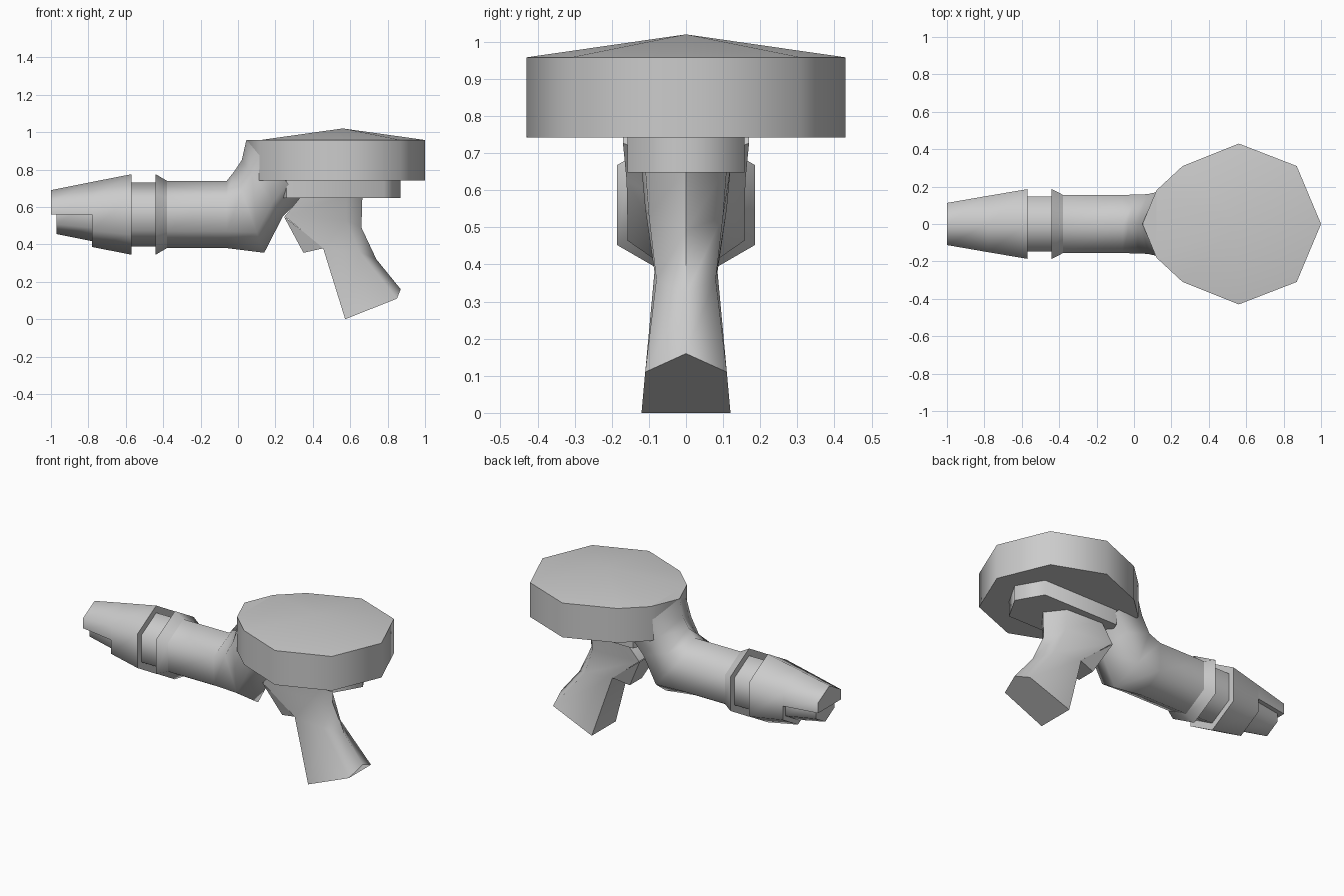
import bpy, bmesh, math

if "Cube" in bpy.data.objects:
    bpy.data.objects.remove(bpy.data.objects["Cube"])

grey = bpy.data.materials.new("light_grey")
grey.use_nodes = True
COLOUR = (0.6, 0.6, 0.6, 1)
grey.diffuse_color = COLOUR
grey.node_tree.nodes["Principled BSDF"].inputs["Base Color"].default_value = COLOUR
AXIS_Z = 0.56


def finish(name, bm, angle):
    bmesh.ops.recalc_face_normals(bm, faces=bm.faces)
    mesh = bpy.data.meshes.new(name)
    bm.to_mesh(mesh)
    bm.free()
    mesh.materials.append(grey)
    obj = bpy.data.objects.new(name, mesh)
    bpy.context.collection.objects.link(obj)
    bpy.ops.object.select_all(action='DESELECT')
    obj.select_set(True)
    bpy.context.view_layer.objects.active = obj
    bpy.ops.object.shade_smooth_by_angle(angle=math.radians(angle))
    return obj


def loft(name, rings, angle=62):
    """Skin a list of equal rings and cap both ends."""
    bm = bmesh.new()
    loops = [[bm.verts.new(p) for p in ring] for ring in rings]
    count = len(loops[0])
    for a, b in zip(loops, loops[1:]):
        for i in range(count):
            j = (i + 1) % count
            bm.faces.new((a[i], a[j], b[j], b[i]))
    bm.faces.new(loops[0])
    bm.faces.new(loops[-1])
    return finish(name, bm, angle)


def mirror_ring(half):
    """Close a ring whose first and last points lie on the middle plane."""
    return half + [(x, -y, z) for x, y, z in reversed(half[1:-1])]


def hex_ring(top, bottom, width):
    """Hexagon with its points at top and bottom, given as (x, z)."""
    half = []
    for t, y in ((0, 0), (0.25, width), (0.75, width), (1, 0)):
        half.append((top[0] + (bottom[0] - top[0]) * t, y,
                     top[1] + (bottom[1] - top[1]) * t))
    return mirror_ring(half)


def barrel_ring(x, r):
    return hex_ring((x, AXIS_Z + r), (x, AXIS_Z - r), r * 0.866)


def tube(name, stations):
    return loft(name, [barrel_ring(x, r) for x, r in stations])


# Nose: full rear part, upper lip and inset lower jaw
tube("nose_rear", [(-0.78, 0.174), (-0.57, 0.215)])
tube("nose_lower_jaw", [(-0.97, 0.105), (-0.77, 0.145)])
lip = []
for x, r in ((-1, 0.13), (-0.78, 0.174)):
    w = r * 0.866
    lip.append([(x, -w, AXIS_Z), (x, -w, AXIS_Z + r / 2), (x, 0, AXIS_Z + r),
                (x, w, AXIS_Z + r / 2), (x, w, AXIS_Z)])
loft("nose_upper_lip", lip)

# Neck and collar
tube("barrel_neck", [(-0.58, 0.17), (-0.43, 0.17)])
tube("barrel_collar", [(-0.44, 0.215), (-0.38, 0.18)])

# Barrel that bends up into the drum
loft("barrel_elbow", [
    barrel_ring(-0.38, 0.18),
    barrel_ring(-0.06, 0.18),
    hex_ring((-0.02, 0.79), (0.14, 0.355), 0.157),
    hex_ring((0.02, 0.85), (0.24, 0.55), 0.16),
    hex_ring((0.045, 0.96), (0.34, 0.65), 0.17)])

# Drum: eight-sided with a pointed front and a shallow cone lid
DRUM_Z, LID_Z = 0.742, 0.958
outline = [(1, 0), (0.87, 0.31), (0.56, 0.43), (0.26, 0.31), (0.12, 0.18), (0.045, 0)]
loft("drum", [mirror_ring([(x, y, z) for x, y in outline]) for z in (DRUM_Z, LID_Z)], 55)
bm = bmesh.new()
rim = mirror_ring([(x, y, LID_Z) for x, y in outline])
rim = [bm.verts.new(p) for p in rim if p[0] > 0.1]
apex = bm.verts.new((0.56, 0, 1.02))
for a, b in zip(rim, rim[1:] + rim[:1]):
    bm.faces.new((a, b, apex))
finish("drum_lid", bm, 40)

# Plate below the drum
plate = [(0.87, 0), (0.78, 0.157), (0.26, 0.157), (0.2, 0)]
loft("drum_plate", [mirror_ring([(x, y, z) for x, y in plate]) for z in (0.648, 0.75)])


# Grip: flat front, ridged back
def grip_ring(front, side, ridge, front_w, side_w):
    return [(front[0], front_w, front[1]), (side[0], side_w, side[1]),
            (ridge[0], 0, ridge[1]),
            (side[0], -side_w, side[1]), (front[0], -front_w, front[1])]


loft("grip", [
    grip_ring((0.34, 0.66), (0.58, 0.66), (0.665, 0.66), 0.12, 0.11),
    grip_ring((0.25, 0.55), (0.58, 0.53), (0.66, 0.49), 0.11, 0.1),
    grip_ring((0.455, 0.38), (0.65, 0.36), (0.74, 0.32), 0.085, 0.08),
    grip_ring((0.573, 0.0), (0.85, 0.11), (0.87, 0.16), 0.12, 0.11)])

# Trigger wedge
wedge = [(0.245, 0.55, 0.11), (0.35, 0.355, 0.06), (0.46, 0.38, 0.08)]
loft("trigger", [[(x, s * w, z) for x, z, w in wedge] for s in (-1, 1)], 30)
